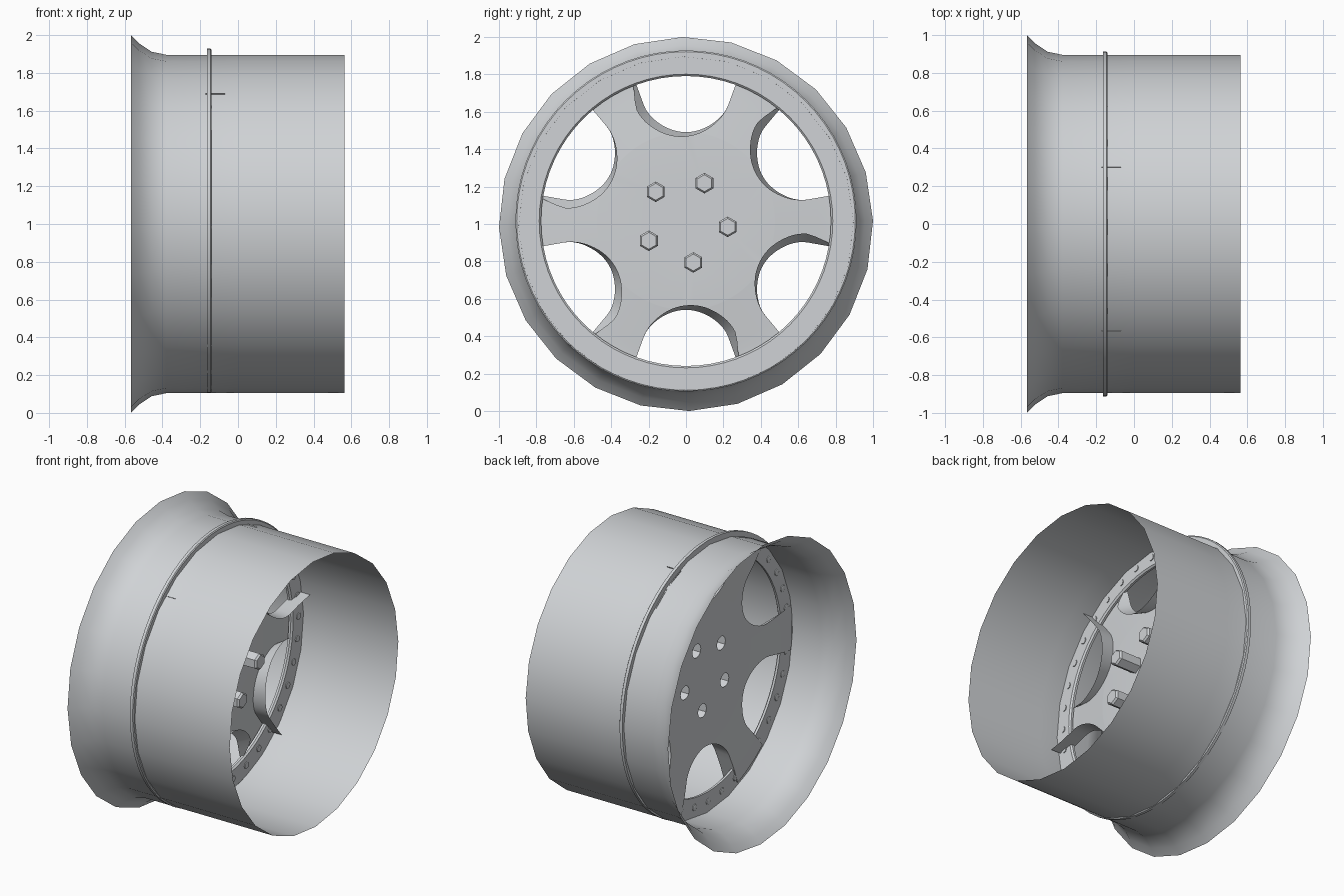
import bpy, bmesh, math
from mathutils import Vector

cube = bpy.data.objects.get("Cube")
if cube:
    bpy.data.objects.remove(cube, do_unlink=True)

metal = bpy.data.materials.new("light_grey_metal")
metal.use_nodes = True
colour = (0.63, 0.65, 0.67, 1)
metal.diffuse_color = colour
metal.node_tree.nodes["Principled BSDF"].inputs["Base Color"].default_value = colour

AXIS_Z = 1.016          # axle height of the face
HUB_X, HUB_R, TIP_R, RING_R, OUT_R = -0.148, 0.475, 0.66, 0.775, 0.88
BOLTS = [math.radians(-8 + 72 * k) for k in range(5)]


def polar(x, r, a, z=AXIS_Z):
    return Vector((x, r * math.cos(a), z + r * math.sin(a)))


def finish(name, bm, angle=35):
    bmesh.ops.remove_doubles(bm, verts=bm.verts, dist=0.0002)
    bmesh.ops.recalc_face_normals(bm, faces=bm.faces)
    mesh = bpy.data.meshes.new(name)
    bm.to_mesh(mesh)
    bm.free()
    mesh.materials.append(metal)
    ob = bpy.data.objects.new(name, mesh)
    bpy.context.collection.objects.link(ob)
    bpy.ops.object.select_all(action='DESELECT')
    ob.select_set(True)
    bpy.context.view_layer.objects.active = ob
    bpy.ops.object.shade_smooth_by_angle(angle=math.radians(angle))


def add_lathe(bm, profile, sides, offset=0.0, z=AXIS_Z, centre=(0, 0), cap=False):
    """Turn (x, radius) points around an axle parallel to x."""
    rings = []
    for x, r in profile:
        ring = []
        for i in range(sides):
            p = polar(x, r, offset + math.tau * i / sides, z)
            ring.append(bm.verts.new(p + Vector((0, *centre))))
        rings.append(ring)
    for a, b in zip(rings, rings[1:]):
        for i in range(sides):
            j = (i + 1) % sides
            bm.faces.new((a[i], a[j], b[j], b[i]))
    if cap:
        bm.faces.new(rings[-1])


# Barrel with a flared outer lip, a single open shell
bm = bmesh.new()
add_lathe(bm, [(-0.567, 1.0), (-0.525, 0.957), (-0.457, 0.912),
               (-0.38, 0.896), (0.0, 0.895), (0.565, 0.895)],
          24, math.radians(1), 1.0)
finish("barrel", bm)

# Mounting ring whose edge shows outside the barrel
bm = bmesh.new()
add_lathe(bm, [(-0.14, 0.785), (-0.14, 0.905), (-0.145, 0.912), (-0.165, 0.912),
               (-0.165, RING_R), (-0.15, RING_R), (-0.14, 0.785)], 72)
finish("mounting_ring", bm, 30)

# Rivets through the ring: domed in front, flat behind
bm = bmesh.new()
for k in range(36):
    a = math.tau * k / 36
    c = (0.84 * math.cos(a), 0.84 * math.sin(a))
    add_lathe(bm, [(-0.163, 0.024), (-0.169, 0.022), (-0.172, 0.013)], 8, centre=c, cap=True)
    add_lathe(bm, [(-0.142, 0.022), (-0.135, 0.022)], 8, centre=c, cap=True)
finish("rivets", bm)

# Hub plate with bolt holes
bm = bmesh.new()
STEPS = 12


def add_loop(points):
    vs = [bm.verts.new(p) for p in points]
    return [bm.edges.new((vs[i - 1], vs[i])) for i in range(len(vs))]


count = 6 * STEPS
edges = add_loop([polar(HUB_X, HUB_R, math.tau * (i + STEPS / 2) / count)
                  for i in range(count)])
for b in BOLTS:
    c = Vector((0, 0.225 * math.cos(b), 0.225 * math.sin(b)))
    edges += add_loop([polar(HUB_X, 0.045, math.tau * i / 12) + c for i in range(12)])
bmesh.ops.triangle_fill(bm, edges=edges, use_beauty=True, normal=(1, 0, 0))

# Six spokes that spread out of the hub, with rounded gaps between them
radii = [HUB_R + (TIP_R - HUB_R) * (1 - math.cos(math.pi / 2 * i / 12)) for i in range(13)]
radii += [TIP_R + (OUT_R - TIP_R) * i / 5 for i in range(1, 6)]


def gap_angle(r):
    depth = max(0, (TIP_R - r) / (TIP_R - HUB_R))
    return math.radians(20) * math.sqrt(max(0, 1 - depth ** 2))


for k in range(6):
    rows = []
    for r in radii:
        half = math.pi / 6 - gap_angle(r)
        x = HUB_X - 0.025 * min(1, (r - HUB_R) / (RING_R - HUB_R))
        rows.append([bm.verts.new(polar(x, r, math.tau * k / 6 + half * (2 * i / STEPS - 1)))
                     for i in range(STEPS + 1)])
    for a, b in zip(rows, rows[1:]):
        for i in range(STEPS):
            bm.faces.new((a[i], a[i + 1], b[i + 1], b[i]))
bmesh.ops.remove_doubles(bm, verts=bm.verts, dist=0.0002)


# Gap walls: deep at the leading end of each gap, splayed at the trailing end
def place(p):
    """Radius, angle, and position across the gap from -1 to 1."""
    y, z = p.y, p.z - AXIS_Z
    a = math.atan2(z, y)
    return math.hypot(y, z), a, (math.degrees(a) % 60 - 30) / 20


def is_wall(e):
    (r0, _, t0), (r1, _, t1) = place(e.verts[0].co), place(e.verts[1].co)
    limit = 0.8 if t0 + t1 > 0 else 2
    return (e.is_boundary and min(r0, r1) > 0.4 and min(r0, r1) < OUT_R - 0.01
            and max(r0, r1) < limit)


swept = bmesh.ops.extrude_edge_only(bm, edges=[e for e in bm.edges if is_wall(e)])["geom"]
for v in swept:
    if isinstance(v, bmesh.types.BMVert):
        r, a, t = place(v.co)
        shrink = 0.025 * max(0, min(1, (0.75 - r) / 0.25))
        fade = max(0.1, min(1, (0.82 - r) / 0.15)) if t > 0 else 1
        v.co = polar(v.co.x + (0.088 - 0.015 * t) * fade, r - shrink,
                     a + math.radians(2 + 2 * t) * fade)
finish("spoke_face", bm, 40)

# Hexagonal bolt cups behind the hub
bm = bmesh.new()
for b in BOLTS:
    c = (0.225 * math.cos(b), 0.225 * math.sin(b))
    add_lathe(bm, [(HUB_X, 0.055), (0.0, 0.055), (0.012, 0.045)],
              6, math.radians(30), centre=c, cap=True)
finish("bolt_cups", bm, 25)
